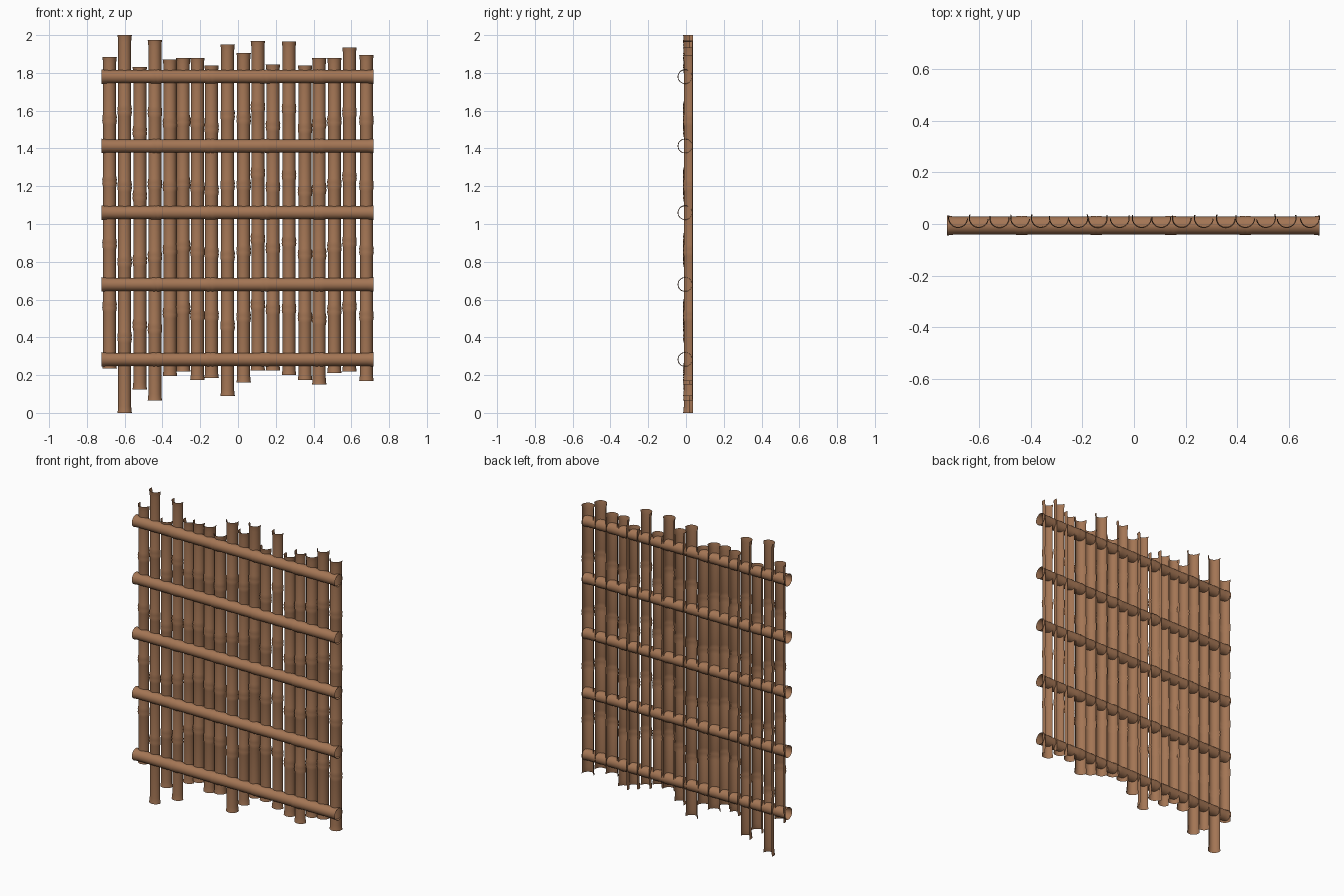
import bpy, bmesh, math, random
from mathutils import Matrix, Vector

if "Cube" in bpy.data.objects:
    bpy.data.objects.remove(bpy.data.objects["Cube"])

random.seed(4)

brown = bpy.data.materials.new("bamboo brown")
brown.diffuse_color = (0.37, 0.18, 0.09, 1)
brown.use_nodes = True
brown.node_tree.nodes["Principled BSDF"].inputs["Base Color"].default_value = brown.diffuse_color


def cane_profile(length, bulge):
    """(distance along cane, radius): flared ends and four joints at the fifths."""
    body = 0.0345
    pts = [(0, 0.0385), (0.012, 0.0365), (0.035, body)]
    for i in range(1, 5):
        c = length * i / 5
        pts += [(c - 0.03, body), (c - 0.009, body + bulge), (c, body + bulge * 0.4),
                (c + 0.009, body + bulge), (c + 0.03, body)]
    pts += [(length - 0.035, body), (length - 0.012, 0.0365), (length, 0.0385)]
    return pts


def cane(name, length, arc, bulge, matrix):
    """Hollow open-ended cane along local z, its arc centred on local -y."""
    bm = bmesh.new()
    full = arc >= 360
    n = 24 if full else 16
    a0 = math.radians(-90 - arc / 2)
    step = math.radians(arc) / n
    rings = []
    for z, r in cane_profile(length, bulge):
        rings.append([bm.verts.new((r * math.cos(a0 + step * k), r * math.sin(a0 + step * k), z))
                      for k in range(n if full else n + 1)])
    for low, high in zip(rings, rings[1:]):
        for k in range(n):
            j = (k + 1) % len(low)
            bm.faces.new((low[k], low[j], high[j], high[k])).smooth = True
    mesh = bpy.data.meshes.new(name)
    bm.to_mesh(mesh)
    bm.free()
    mesh.materials.append(brown)
    ob = bpy.data.objects.new(name, mesh)
    ob.matrix_world = matrix
    bpy.context.collection.objects.link(ob)


# Upright split canes, open at the back: (x, bottom, top)
uprights = [(-0.68, 0.235, 1.885), (-0.60, 0, 2.0), (-0.52, 0.125, 1.83), (-0.44, 0.065, 1.975),
            (-0.36, 0.195, 1.87), (-0.29, 0.22, 1.88), (-0.215, 0.175, 1.88), (-0.14, 0.185, 1.84),
            (-0.055, 0.09, 1.95), (0.03, 0.16, 1.905), (0.105, 0.225, 1.97), (0.185, 0.225, 1.845),
            (0.27, 0.20, 1.965), (0.355, 0.175, 1.84), (0.43, 0.15, 1.88), (0.51, 0.21, 1.88),
            (0.59, 0.22, 1.935), (0.68, 0.17, 1.895)]
for i, (x, z0, z1) in enumerate(uprights):
    turn = math.radians(random.uniform(-18, 18))
    cane(f"upright_cane_{i + 1}", z1 - z0, 195, 0.0045,
         Matrix.Translation((x, 0.023, z0)) @ Matrix.Rotation(turn, 4, 'Z'))

# Whole round cross rails along x
for i, z in enumerate((0.283, 0.68, 1.06, 1.413, 1.78)):
    cane(f"cross_rail_{i + 1}", 1.44, 360, 0.003,
         Matrix.Translation((-0.722, -0.006, z)) @ Matrix.Rotation(math.pi / 2, 4, 'Y'))
